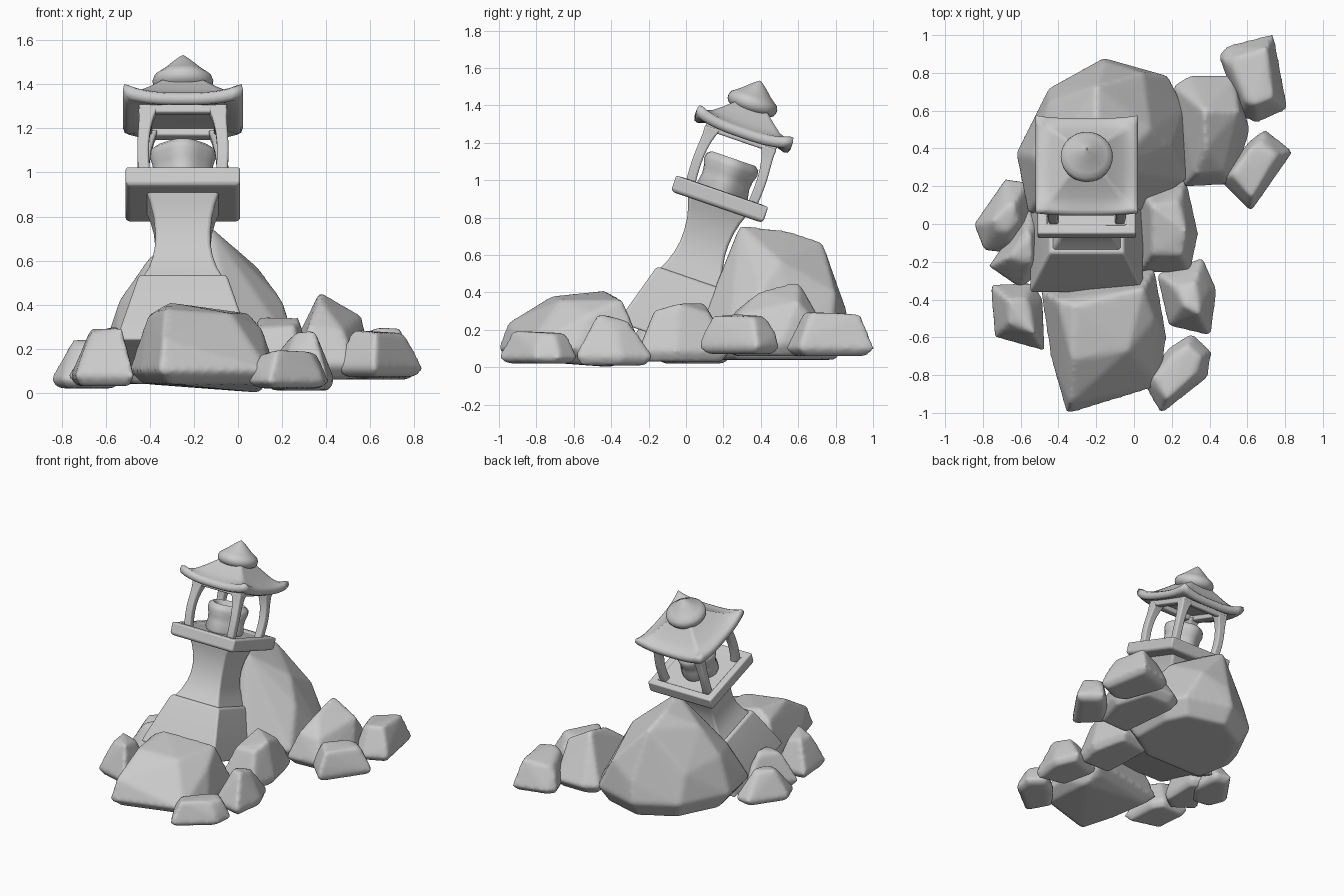
import bpy
import bmesh
import math
import random
from mathutils import Matrix, Vector

if "Cube" in bpy.data.objects:
    bpy.data.objects.remove(bpy.data.objects["Cube"], do_unlink=True)

# One grey stone material
stone = bpy.data.materials.new("grey_stone")
stone.use_nodes = True
GREY = (0.6, 0.6, 0.6, 1)
stone.diffuse_color = GREY
stone.node_tree.nodes["Principled BSDF"].inputs["Base Color"].default_value = GREY

# The lantern leans backwards; its parts are built around the platform centre
LEAN = Matrix.Translation((-0.25, 0.18, 0.9)) @ Matrix.Rotation(math.radians(-19), 4, "X")


def finish(name, bm, matrix=None, sharp=35):
    bmesh.ops.recalc_face_normals(bm, faces=bm.faces[:])
    mesh = bpy.data.meshes.new(name)
    bm.to_mesh(mesh)
    bm.free()
    mesh.materials.append(stone)
    mesh.shade_smooth()
    mesh.set_sharp_from_angle(angle=math.radians(sharp))
    ob = bpy.data.objects.new(name, mesh)
    bpy.context.collection.objects.link(ob)
    if matrix:
        ob.matrix_world = matrix
    return ob


def square(half, z, cx=0, cy=0, lift=0, steps=1):
    """Square ring; lift raises the corners."""
    ring = []
    for side in range(4):
        turn = Matrix.Rotation(side * math.pi / 2, 3, "Z")
        for i in range(steps):
            t = 2 * i / steps - 1
            p = turn @ Vector((half * t, -half, 0))
            ring.append(Vector((p.x + cx, p.y + cy, z + lift * abs(t) ** 3)))
    return ring


def circle(radius, z, sides=32, wobble=0):
    ring = []
    for i in range(sides):
        a = math.tau * i / sides
        r = radius * (1 + wobble * math.cos(4 * a))
        ring.append(Vector((r * math.cos(a), r * math.sin(a), z)))
    return ring


def loft(name, rings, bevel=0, closed=False, sharp=35):
    """Skin a stack of rings, with end caps or joined end to end."""
    bm = bmesh.new()
    rows = [[bm.verts.new(p) for p in ring] for ring in rings]
    n = len(rows[0])
    pairs = list(zip(rows, rows[1:]))
    if closed:
        pairs.append((rows[-1], rows[0]))
    else:
        bm.faces.new(rows[0])
        bm.faces.new(rows[-1])
    for a, b in pairs:
        for i in range(n):
            j = (i + 1) % n
            bm.faces.new((a[i], a[j], b[j], b[i]))
    ob = finish(name, bm, LEAN, sharp)
    if bevel:
        mod = ob.modifiers.new("soft_edges", "BEVEL")
        mod.width = bevel
        mod.segments = 3
        mod.limit_method = "ANGLE"
        mod.angle_limit = math.radians(35)
    return ob


# Sloped base block and flared neck
loft("base_block", [square(h, z) for h, z in
     ((0.3, -0.8), (0.285, -0.74), (0.205, -0.47), (0.195, -0.45))], 0.012)
loft("neck", [square(h, z) for h, z in
     ((0.185, -0.46), (0.155, -0.4), (0.136, -0.34), (0.126, -0.28), (0.125, -0.22),
      (0.132, -0.15), (0.147, -0.09), (0.168, -0.03))], 0.015)

# Platform with a shallow recess
loft("platform", [square(h, z) for h, z in
     ((0.245, -0.047), (0.26, -0.035), (0.26, 0.042), (0.215, 0.046), (0.205, 0.03))], 0.018)

# Four bowed posts carrying a square frame
for side_x, x in (("left", 1), ("right", -1)):
    for side_y, y in (("front", -1), ("back", 1)):
        rings = []
        for i in range(9):
            t = i / 8
            out = 0.174 - 0.016 * t + 0.014 * math.sin(math.pi * t)
            half = 0.026 + 0.018 * t ** 6
            rings.append(square(half, 0.02 + 0.33 * t, out * x, out * y))
        loft(f"{side_y}_{side_x}_post", rings, 0.01)
loft("roof_frame", [square(h, z) for h, z in
     ((0.198, 0.325), (0.2, 0.37), (0.14, 0.37), (0.14, 0.33))], 0.01, closed=True)

# Hollow stone cup inside the lantern
loft("lamp_cup", [circle(r, z, wobble=0.06) for r, z in
     ((0.12, 0.02), (0.134, 0.05), (0.126, 0.1), (0.13, 0.14), (0.142, 0.18), (0.138, 0.21),
      (0.115, 0.228), (0.09, 0.215), (0.08, 0.14))], sharp=60)

# Curved roof with rolled, upturned eaves
loft("roof", [square(h, z, lift=l, steps=12) for h, z, l in
     ((0.14, 0.365, 0), (0.2, 0.36, 0.005), (0.245, 0.346, 0.025), (0.264, 0.352, 0.035),
      (0.272, 0.373, 0.04), (0.266, 0.393, 0.045), (0.25, 0.403, 0.036), (0.23, 0.409, 0.014),
      (0.19, 0.437, 0), (0.15, 0.468, 0), (0.11, 0.503, 0), (0.08, 0.53, 0))], sharp=80)

# Pointed round finial
loft("finial", [circle(r, z) for r, z in
     ((0.09, 0.48), (0.1, 0.495), (0.124, 0.506), (0.136, 0.525), (0.138, 0.545),
      (0.13, 0.566), (0.106, 0.584), (0.082, 0.602), (0.056, 0.626), (0.028, 0.65),
      (0.005, 0.667))])


def rock(name, low, high, outline, extra=(), top=0.68, seed=1):
    """Soft faceted boulder: hull of a footprint, shoulders and a top."""
    rng = random.Random(seed)
    pts = [Vector((x, y, 0)) for x, y in outline]
    mid = sum(pts, Vector()) / len(pts)
    tall = high - low
    levels = [(0.88, 0), (1.08, 0.17)]
    if top:
        levels += [(0.5 + 0.6 * top, 0.6), (top, 1.04)]
    bm = bmesh.new()
    for scale, level in levels:
        for p in pts:
            s = scale + rng.uniform(-0.09, 0.09) * (level > 0.5)
            q = mid + (p - mid) * s
            q.z = low + tall * (level - rng.uniform(0, 0.2) * (level > 0.5))
            bm.verts.new(q)
    for p in extra:
        bm.verts.new(p)
    hull = bmesh.ops.convex_hull(bm, input=bm.verts[:])
    junk = set(hull["geom_interior"]) | set(hull["geom_unused"])
    bmesh.ops.delete(bm, geom=[v for v in junk if isinstance(v, bmesh.types.BMVert)],
                     context="VERTS")
    ob = finish(name, bm, sharp=180)
    mod = ob.modifiers.new("even_mesh", "REMESH")
    mod.mode = "VOXEL"
    mod.voxel_size = 0.017
    mod.use_smooth_shade = True
    mod = ob.modifiers.new("worn_edges", "SMOOTH")
    mod.factor = 0.5
    mod.iterations = 4


# Large boulders, topped by their own peaks
rock("back_boulder", 0.04, 0.74,
     [(-0.59, 0.38), (-0.43, 0.7), (-0.16, 0.85), (0.16, 0.76), (0.24, 0.6), (0.25, 0.25),
      (0, 0.08), (-0.53, 0.08)],
     [(-0.13, 0.29, 0.76), (-0.2, 0.55, 0.73), (-0.2, 0.73, 0.67), (-0.4, 0.4, 0.62),
      (0.09, 0.5, 0.57), (0.05, 0.8, 0.4), (-0.45, 0.65, 0.37), (-0.54, 0.36, 0.42),
      (0.2, 0.4, 0.42), (-0.15, 0.86, 0.3), (-0.47, 0.17, 0.42)], top=0)
rock("front_boulder", 0.04, 0.38,
     [(-0.47, -0.37), (0.09, -0.26), (0.15, -0.6), (0.12, -0.84), (-0.34, -0.98), (-0.42, -0.7)],
     [(-0.41, -0.4, 0.35), (-0.31, -0.43, 0.41), (0.05, -0.34, 0.36), (0.11, -0.5, 0.29),
      (-0.33, -0.72, 0.38), (-0.03, -0.67, 0.36), (-0.34, -0.95, 0.24), (0.1, -0.4, 0)],
     top=0)
rock("back_left_boulder", 0.06, 0.44,
     [(0.22, 0.72), (0.3, 0.77), (0.52, 0.77), (0.6, 0.5), (0.52, 0.23), (0.27, 0.22)],
     [(0.37, 0.6, 0.46), (0.38, 0.4, 0.41), (0.56, 0.6, 0.35), (0.32, 0.26, 0.3),
      (0.48, 0.27, 0.28)], top=0)

# Smaller stones on the left side
rock("left_middle_stone", 0.03, 0.34,
     [(0.02, 0.19), (0.27, 0.22), (0.33, -0.05), (0.29, -0.24), (0.04, -0.24)],
     top=0.6, seed=2)
rock("left_front_stone", 0.01, 0.28,
     [(0.13, -0.27), (0.36, -0.19), (0.43, -0.35), (0.4, -0.58), (0.19, -0.53)],
     top=0.4, seed=3)
rock("front_left_stone", 0.02, 0.19,
     [(0.06, -0.83), (0.19, -0.66), (0.3, -0.59), (0.4, -0.68), (0.38, -0.81), (0.15, -0.99)],
     seed=4)
rock("far_back_stone", 0.06, 0.29,
     [(0.46, 0.88), (0.5, 0.93), (0.73, 0.99), (0.8, 0.62), (0.65, 0.55), (0.57, 0.58)], seed=5)
rock("far_left_stone", 0.07, 0.29,
     [(0.46, 0.24), (0.62, 0.08), (0.83, 0.38), (0.69, 0.49), (0.61, 0.43)], seed=6)

# Smaller stones on the right side
rock("far_right_stone", 0.02, 0.25,
     [(-0.84, 0), (-0.68, 0.23), (-0.57, 0.21), (-0.54, 0), (-0.65, -0.15), (-0.79, -0.13)],
     top=0.42, seed=7)
rock("right_middle_stone", 0.03, 0.3,
     [(-0.76, -0.22), (-0.56, 0.07), (-0.49, 0.03), (-0.5, -0.25), (-0.6, -0.33)],
     top=0.45, seed=8)
rock("right_front_stone", 0.03, 0.29,
     [(-0.75, -0.33), (-0.54, -0.32), (-0.49, -0.4), (-0.48, -0.66), (-0.73, -0.59)],
     top=0.52, seed=9)
